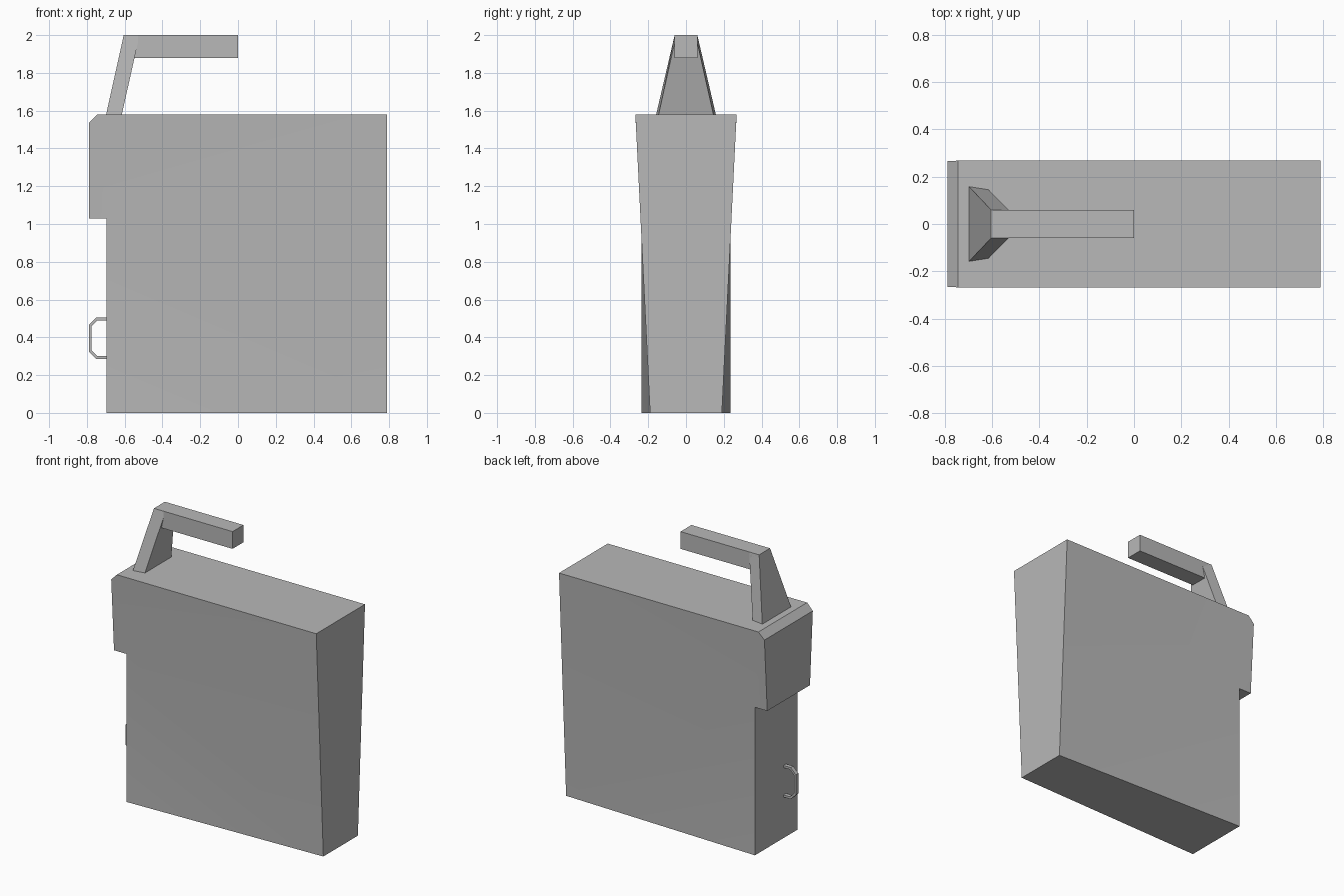
import bpy
import bmesh

if "Cube" in bpy.data.objects:
    bpy.data.objects.remove(bpy.data.objects["Cube"], do_unlink=True)

gray = bpy.data.materials.new("plain gray")
gray.use_nodes = True
color = (0.48, 0.48, 0.48, 1)
gray.diffuse_color = color
gray.node_tree.nodes["Principled BSDF"].inputs["Base Color"].default_value = color


def finish(name, bm):
    """Turn a bmesh into a named object with the shared material."""
    bmesh.ops.recalc_face_normals(bm, faces=bm.faces)
    mesh = bpy.data.meshes.new(name)
    bm.to_mesh(mesh)
    bm.free()
    mesh.materials.append(gray)
    obj = bpy.data.objects.new(name, mesh)
    bpy.context.collection.objects.link(obj)
    return obj


def slab(name, outline, faces=None):
    """Close a side outline of (x, z, front y, back y) points into a solid."""
    bm = bmesh.new()
    front = [bm.verts.new((x, y0, z)) for x, z, y0, y1 in outline]
    back = [bm.verts.new((x, y1, z)) for x, z, y0, y1 in outline]
    n = len(outline)
    for i in range(n):
        j = (i + 1) % n
        bm.faces.new((front[i], front[j], back[j], back[i]))
    for side in (front, back):
        for face in faces or [range(n)]:
            bm.faces.new([side[i] for i in face])
    return finish(name, bm)


def symmetric(points):
    return [(x, z, -w, w) for x, z, w in points]


# Tapered body with a stepped, chamfered overhang on one end
body_outline = symmetric([
    (-0.695, 0, 0.235), (0.79, 0, 0.19), (0.79, 1.58, 0.268),
    (-0.745, 1.58, 0.268), (-0.79, 1.535, 0.266),
    (-0.79, 1.03, 0.235), (-0.695, 1.03, 0.235)])
body = slab("body", body_outline,
            [(0, 1, 6), (1, 2, 6), (2, 3, 6), (3, 4, 6), (4, 5, 6)])

# Sloping post that narrows towards the top bar
slab("post", symmetric([
    (-0.698, 1.58, 0.158), (-0.615, 1.58, 0.145),
    (-0.53, 1.96, 0.06), (-0.53, 2, 0.06), (-0.605, 2, 0.06)]))

# Horizontal bar reaching to the middle
slab("top_bar", symmetric([
    (-0.585, 1.88, 0.06), (0, 1.88, 0.06), (0, 2, 0.06), (-0.605, 2, 0.06)]))

# Small bracket loop on the end below the overhang
loop_z = 0.395
outer = [(-0.695, 0.11), (-0.75, 0.11), (-0.79, 0.07)]
inner = [(-0.695, 0.095), (-0.744, 0.095), (-0.775, 0.064)]
outer += [(x, -z) for x, z in reversed(outer)]
inner += [(x, -z) for x, z in reversed(inner)]
n = len(outer)
slab("bracket_loop",
     [(x, loop_z + z, -0.108, -0.08) for x, z in outer + inner[::-1]],
     [(i, i + 1, 2 * n - 2 - i, 2 * n - 1 - i) for i in range(n - 1)])

# Soft shading over the gentle folds in the body sides
bpy.ops.object.select_all(action="DESELECT")
body.select_set(True)
bpy.context.view_layer.objects.active = body
bpy.ops.object.shade_smooth_by_angle(angle=0.4)
